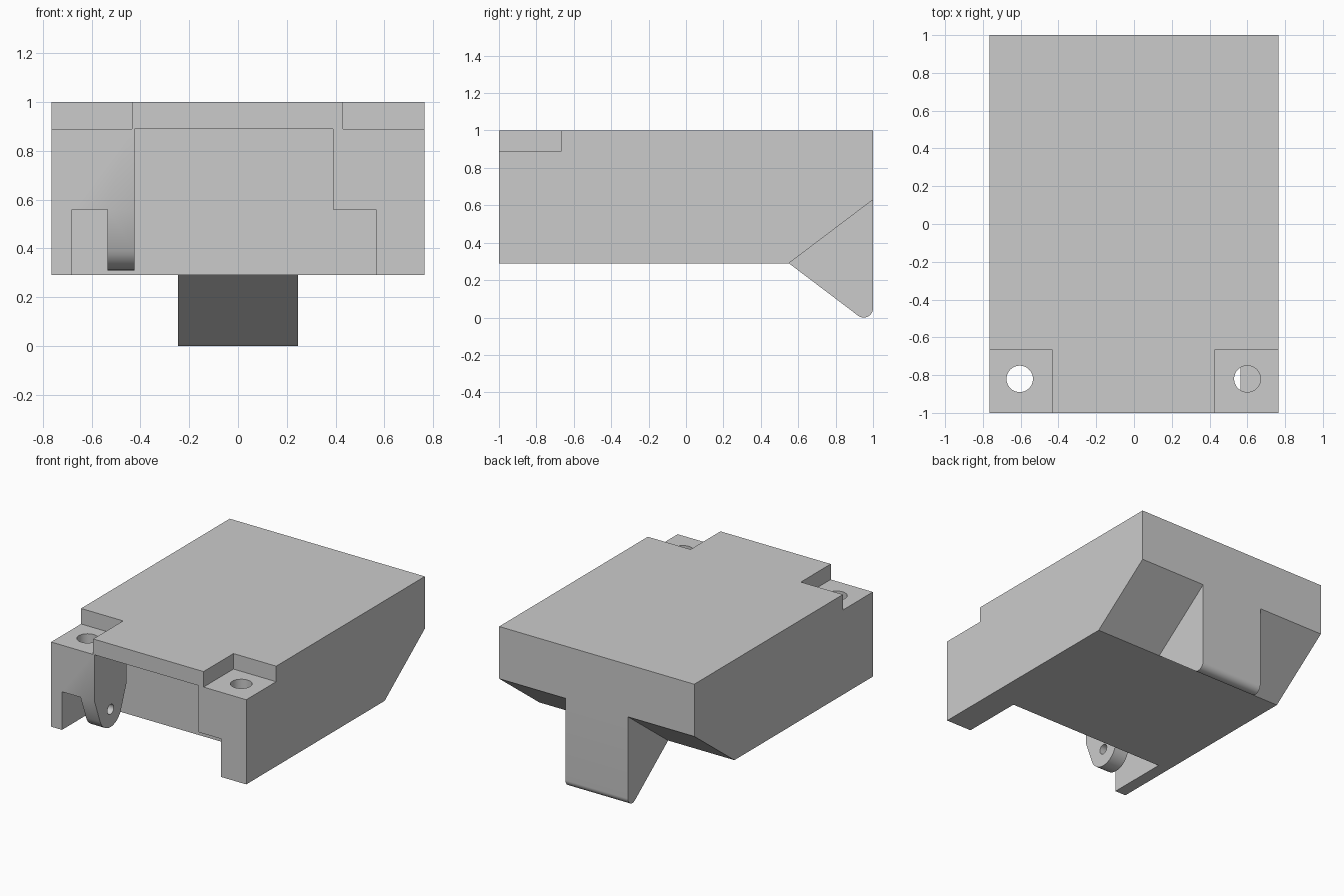
import bpy
from math import cos, sin, radians

cube = bpy.data.objects.get("Cube")
if cube:
    bpy.data.objects.remove(cube, do_unlink=True)

grey = bpy.data.materials.new("plain grey")
grey.use_nodes = True
grey.diffuse_color = (0.6, 0.6, 0.6, 1)
grey.node_tree.nodes["Principled BSDF"].inputs["Base Color"].default_value = (0.6, 0.6, 0.6, 1)


def prism(name, x0, x1, profile):
    """Extrude a (y, z) outline along x."""
    n = len(profile)
    verts = [(x, y, z) for x in (x0, x1) for y, z in profile]
    faces = [tuple(range(n))[::-1], tuple(range(n, 2 * n))]
    faces += [(i, (i + 1) % n, n + (i + 1) % n, n + i) for i in range(n)]
    mesh = bpy.data.meshes.new(name)
    mesh.from_pydata(verts, [], faces)
    mesh.materials.append(grey)
    obj = bpy.data.objects.new(name, mesh)
    bpy.context.collection.objects.link(obj)
    return obj


def box(name, x0, x1, y0, y1, z0, z1):
    return prism(name, x0, x1, [(y0, z0), (y1, z0), (y1, z1), (y0, z1)])


def cylinder(name, radius, depth, location, rotation=(0, 0, 0)):
    bpy.ops.mesh.primitive_cylinder_add(vertices=40, radius=radius, depth=depth,
                                        location=location, rotation=rotation)
    obj = bpy.context.object
    obj.name = name
    obj.data.materials.append(grey)
    return obj


def arc(cy, cz, r, a0, a1, steps=16):
    angles = [radians(a0 + (a1 - a0) * i / steps) for i in range(steps + 1)]
    return [(cy + r * cos(a), cz + r * sin(a)) for a in angles]


def combine(target, tool, operation):
    """Apply a boolean and discard the tool."""
    mod = target.modifiers.new("combine", "BOOLEAN")
    mod.operation, mod.solver, mod.object = operation, "EXACT", tool
    bpy.context.view_layer.objects.active = target
    bpy.ops.object.modifier_apply(modifier=mod.name)
    bpy.data.objects.remove(tool, do_unlink=True)


# Main block with a sloped rear underside
body = prism("housing", -0.765, 0.765,
             [(-1, 0.29), (0.55, 0.29), (1, 0.63), (1, 1), (-1, 1)])

# Front opening: tall centre, wide lower part, and a slot behind the corner blocks
for dims in ((-0.425, 0.39, -1.1, -0.56, 0.2, 0.89),
             (-0.68, 0.565, -1.1, -0.56, 0.2, 0.56),
             (-0.68, 0.565, -0.64, -0.56, 0.2, 0.89)):
    combine(body, box("opening_cutter", *dims), "DIFFERENCE")

# Stepped top corners with screw holes
for x0, x1, hole_x in ((-0.9, -0.435, -0.605), (0.43, 0.9, 0.6)):
    combine(body, box("corner_cutter", x0, x1, -1.1, -0.665, 0.89, 1.1), "DIFFERENCE")
    combine(body, cylinder("hole_cutter", 0.07, 0.4, (hole_x, -0.82, 0.76)), "DIFFERENCE")

# Hanging lug with a pin hole
lug = prism("pivot_lug", -0.535, -0.425,
            [(-1, 0.56)] + arc(-0.82, 0.435, 0.125, 200.4, 339.6) + [(-0.64, 0.56)])
combine(lug, cylinder("pin_cutter", 0.035, 0.4, (-0.48, -0.82, 0.435), (0, radians(90), 0)),
        "DIFFERENCE")
combine(body, lug, "UNION")

# Rear tongue with a rounded tip
tongue = prism("rear_tongue", -0.245, 0.245,
               [(0.55, 0.29)] + arc(0.95, 0.05, 0.05, 233, 360) + [(1, 0.63)])
combine(body, tongue, "UNION")

# Smooth the curved faces, keep edges sharp
bpy.ops.object.select_all(action="DESELECT")
body.select_set(True)
bpy.context.view_layer.objects.active = body
bpy.ops.object.shade_smooth_by_angle(angle=radians(25))
